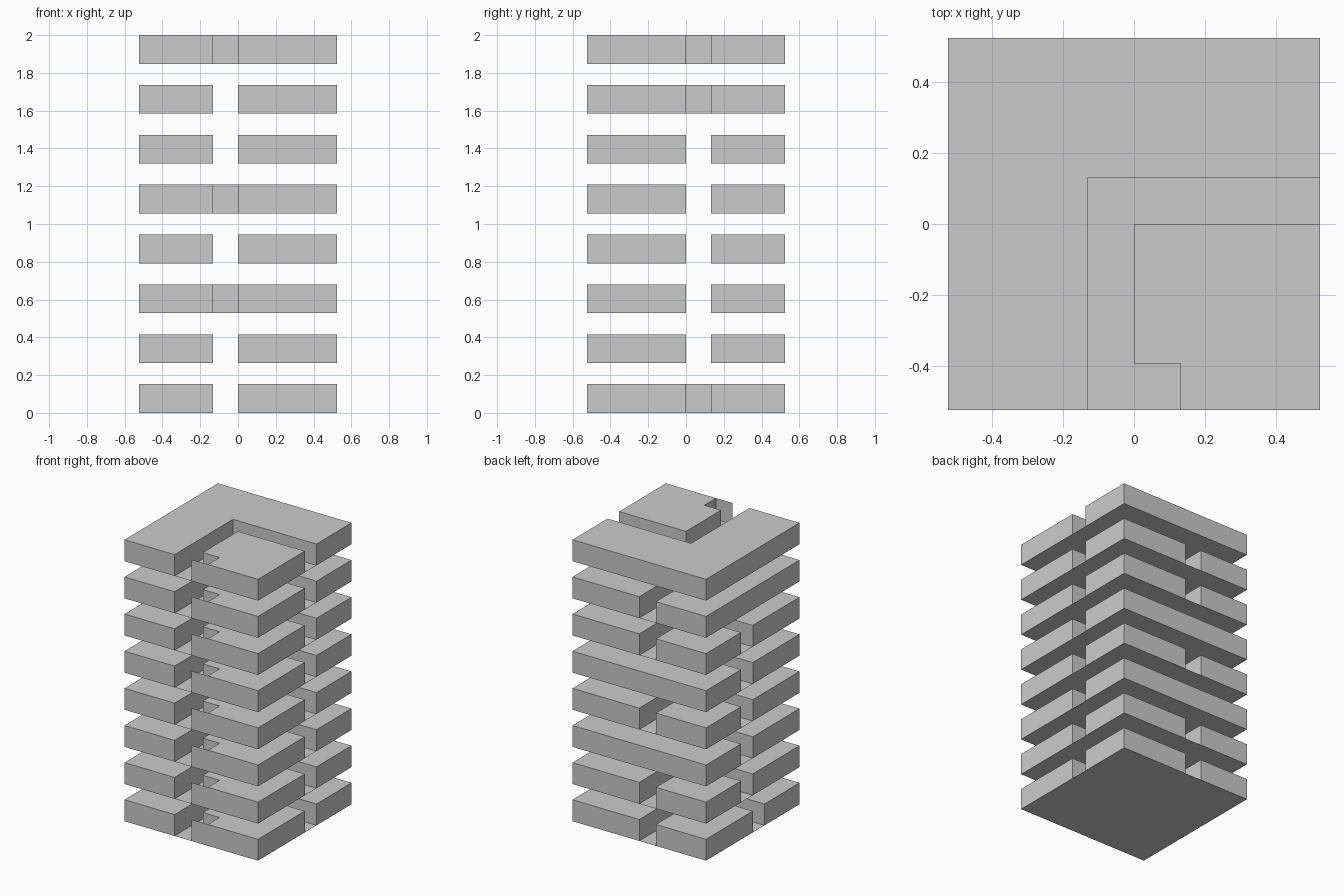
import bpy, bmesh

if "Cube" in bpy.data.objects:
    bpy.data.objects.remove(bpy.data.objects["Cube"])

N = 8                 # each tile is a grid of 8 x 8 cells
S = 1.05              # tile width
C = S / N             # cell size
H = 0.152             # wall height
PITCH = 0.264         # spacing of stacked tiles


def open_cells(roads, west_row):
    """Grid cells removed from the tile: roads plus the small front niche."""
    cells = {(4, 0)}
    cells |= {(3, j) for j in range(5)}                  # front road
    cells |= {(i, 4) for i in range(3, N)}               # right road
    if "N" in roads:
        cells |= {(3, j) for j in range(4, N)}           # back road
    if "W" in roads:
        cells |= {(i, west_row) for i in range(4)}       # left road
    return cells


def make_tile(name, z, roads, west_row=4):
    gaps = open_cells(roads, west_row)
    bm = bmesh.new()

    def p(i, j, h):
        return bm.verts.new((i * C - S / 2, j * C - S / 2, z + h))

    def wall(a, b):
        bm.faces.new([p(*a, 0), p(*b, 0), p(*b, H), p(*a, H)])

    # wall tops and the exposed sides of solid cells
    for i in range(N):
        for j in range(N):
            if (i, j) in gaps:
                continue
            ring = [(i, j), (i + 1, j), (i + 1, j + 1), (i, j + 1)]
            bm.faces.new([p(*q, H) for q in ring])
            around = [(i, j - 1), (i + 1, j), (i, j + 1), (i - 1, j)]
            for k, n in enumerate(around):
                if n in gaps or not (0 <= n[0] < N and 0 <= n[1] < N):
                    wall(ring[k], ring[(k + 1) % 4])
    # thin sheet closing the front of the niche
    wall((4, 0), (5, 0))
    bmesh.ops.remove_doubles(bm, verts=bm.verts[:], dist=1e-4)
    bmesh.ops.dissolve_limit(bm, angle_limit=0.01, verts=bm.verts[:], edges=bm.edges[:])
    # full floor sheet
    bm.faces.new([p(0, 0, 0), p(0, N, 0), p(N, N, 0), p(N, 0, 0)])

    me = bpy.data.meshes.new(name)
    bm.to_mesh(me)
    bm.free()
    bpy.context.collection.objects.link(bpy.data.objects.new(name, me))


# stack from bottom to top: which extra roads each tile has
stack = ["NW", "NW", "W", "NW", "W", "NW", "N", ""]
for level, roads in enumerate(stack):
    make_tile(f"road_tile_{level + 1}", level * PITCH, roads, 3 if level == 0 else 4)
